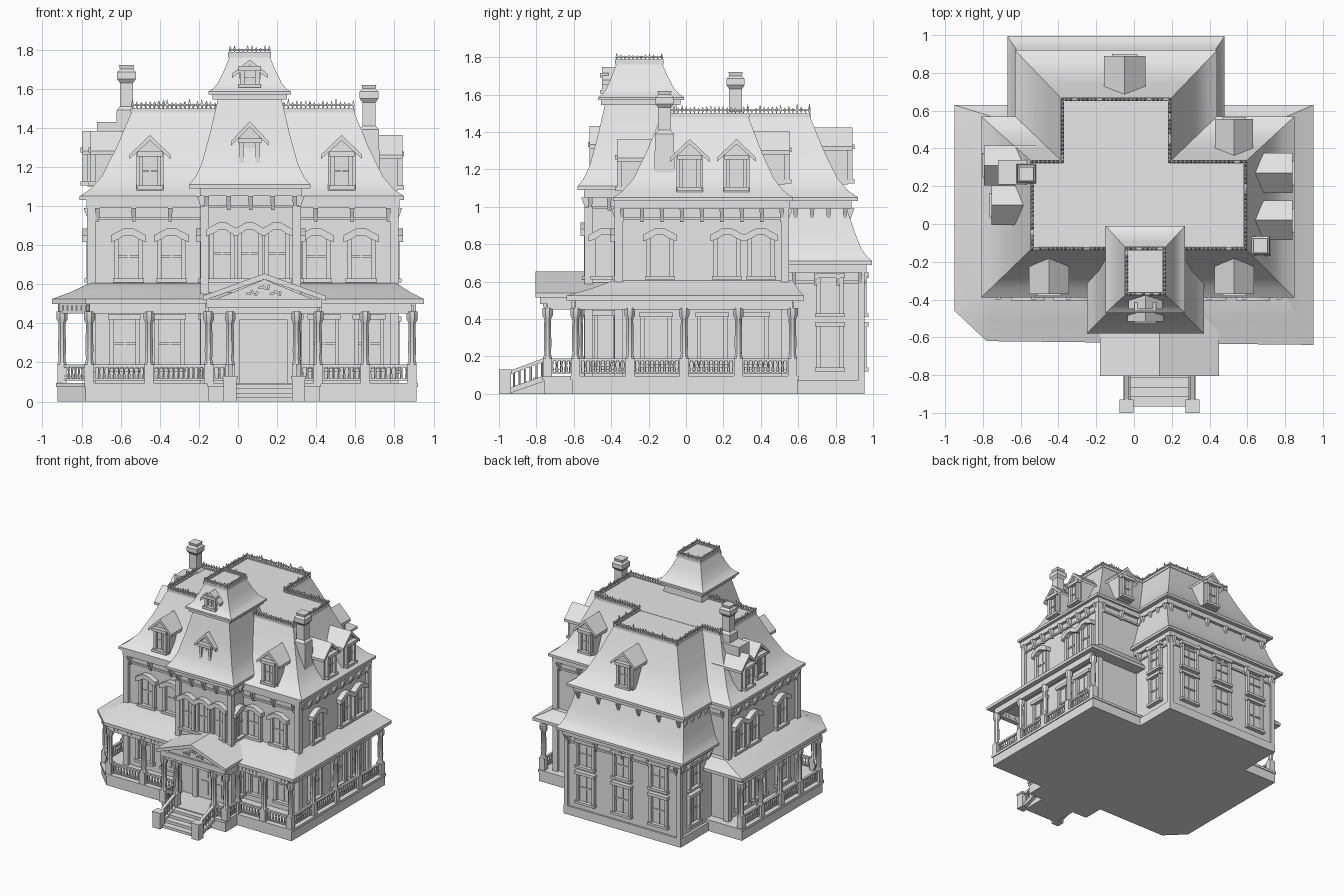
import bpy, bmesh, math, random
from mathutils import Matrix, Vector

random.seed(4)
if "Cube" in bpy.data.objects:
    bpy.data.objects.remove(bpy.data.objects["Cube"])

stone = bpy.data.materials.new("light_grey")
stone.use_nodes = True
stone.diffuse_color = (0.8, 0.8, 0.8, 1)
stone.node_tree.nodes["Principled BSDF"].inputs["Base Color"].default_value = (0.8, 0.8, 0.8, 1)

parts = {}
IDENT = Matrix()


def loft(part, rings, m=IDENT):
    """Skin closed rings of points, with both ends capped."""
    bm = parts.setdefault(part, bmesh.new())
    vs = [[bm.verts.new(m @ Vector(p)) for p in ring] for ring in rings]
    n = len(vs[0])
    for a, b in zip(vs, vs[1:]):
        for i in range(n):
            bm.faces.new((a[i], a[(i + 1) % n], b[(i + 1) % n], b[i]))
    bm.faces.new(vs[0][::-1])
    bm.faces.new(vs[-1])


def rect(x0, x1, y0, y1, z):
    return [(x0, y0, z), (x1, y0, z), (x1, y1, z), (x0, y1, z)]


def box(part, x0, x1, y0, y1, z0, z1, m=IDENT):
    loft(part, [rect(x0, x1, y0, y1, z0), rect(x0, x1, y0, y1, z1)], m)


def prism(part, outline, z0, z1):
    loft(part, [[(x, y, z) for x, y in outline] for z in (z0, z1)])


def extrude(part, profile, y0, y1, m=IDENT):
    """Push an x-z profile along y."""
    loft(part, [[(x, y, z) for x, z in profile] for y in (y0, y1)], m)


def beam(part, p, q, w, h):
    """Bar from p to q, its top h above the end points."""
    p, q = Vector(p), Vector(q)
    side = Vector((q.y - p.y, p.x - q.x, 0)).normalized() * w / 2
    up = Vector((0, 0, h))
    loft(part, [[e - side, e + side, e + side + up, e - side + up] for e in (p, q)])


def turned(part, x, y, profile, n=8):
    loft(part, [[(x + r * math.cos(math.tau * (i + .5) / n), y + r * math.sin(math.tau * (i + .5) / n), z)
                 for i in range(n)] for r, z in profile])


def mansard(part, low, high, z0, z1, lip=0.02):
    """Concave flared roof between two rectangles (x0, x1, y0, y1)."""
    rings = [rect(*low, z0 - lip)]
    for inset, rise in ((0, 0), (.2, .08), (.42, .23), (.7, .57), (1, 1)):
        rings.append(rect(*[a + (b - a) * inset for a, b in zip(low, high)], z0 + (z1 - z0) * rise))
    loft(part, rings)


def facing(x, y, z, turn):
    return Matrix.Translation((x, y, z)) @ Matrix.Rotation(math.radians(turn), 4, 'Z')


def window(x, y, z, turn, w=.1, h=.22, hood=True):
    """Framed sash on a wall; turn 0 faces front."""
    m, a = facing(x, y, z, turn), w / 2
    for s in (-1, 1):
        x0, x1 = sorted((s * a, s * (a + .022)))
        box("window_frames", x0, x1, -.025, .01, 0, h, m)
    box("window_frames", -a - .03, a + .03, -.035, .01, -.02, 0, m)
    box("window_sashes", -a, a, -.004, .01, 0, h, m)
    box("window_sashes", -a, a, -.012, .01, h * .48, h * .53, m)
    box("window_sashes", -.004, .004, -.01, .01, 0, h, m)
    if hood:
        b = a + .04
        extrude("window_hoods", [(-b, h - .035), (-a, h - .02), (-a * .4, h), (a * .4, h), (a, h - .02), (b, h - .035),
                                 (b, h), (a * .5, h + .035), (-a * .5, h + .035), (-b, h)], -.045, .01, m)
    else:
        box("window_frames", -a - .03, a + .03, -.035, .01, h, h + .025, m)


def dormer(x, y, z, turn, w=.14, h=.19, depth=.25, rise=.075):
    m, a = facing(x, y, z, turn), w / 2
    extrude("dormer_walls", [(-a, 0), (a, 0), (a, h), (0, h + rise), (-a, h)], 0, depth, m)
    b = a + .035
    extrude("dormer_roofs", [(-b, h - .03), (0, h + rise - .01), (b, h - .03), (b, h - .008),
                             (0, h + rise + .018), (-b, h - .008)], -.025, depth, m)
    window(x, y, z + .025, turn, w * .5, h * .78, False)


# House body
box("main_walls", -.75, .80, -.36, .53, 0, 1.03)
box("tower_walls", -.17, .30, -.52, 0, 0, 1.09)
box("rear_wing_walls", -.60, .42, .4, .94, 0, .70)
box("rear_wing_walls", -.57, .38, .4, .86, .70, 1.03)
box("rear_wing_base", -.62, .44, .5, .955, 0, .07)

# Roofs
mansard("main_roof", (-.81, .85, -.39, .57), (-.54, .59, -.13, .33), 1.05, 1.49)
mansard("rear_roof", (-.63, .44, .1, .92), (-.38, .19, .05, .66), 1.05, 1.488)
mansard("rear_skirt_roof", (-.67, .48, .42, .995), (-.58, .39, .3, .86), .71, .99)
mansard("tower_roof", (-.25, .37, -.58, 0), (-.10, .22, -.43, -.05), 1.11, 1.56)
box("tower_cornice", -.13, .25, -.455, -.03, 1.545, 1.575)
mansard("tower_cap", (-.15, .27, -.47, -.01), (-.04, .16, -.37, -.13), 1.585, 1.77, .015)
box("tower_cap_rim", -.05, .17, -.38, -.12, 1.76, 1.78)


# Cornices with brackets
def cornice(x0, x1, y0, y1, z, count):
    box("cornices", x0 - .025, x1 + .025, y0 - .025, y1 + .025, z - .04, z)
    box("cornices", x0 - .012, x1 + .012, y0 - .012, y1 + .012, z - .10, z - .085)
    for i in range(count):
        t = .02 + .96 * i / (count - 1)
        x, y = x0 + (x1 - x0) * t, y0 + (y1 - y0) * t
        for px, py, turn in ((x, y0, 0), (x, y1, 180), (x0, y, -90), (x1, y, 90)):
            loft("cornice_brackets", [rect(-.009, .009, -.014, .01, -.11), rect(-.012, .012, -.04, .01, -.04)],
                 facing(px, py, z, turn))


cornice(-.75, .80, -.36, .53, 1.03, 9)
cornice(-.17, .30, -.52, -.1, 1.09, 5)
cornice(-.57, .38, .4, .86, 1.03, 6)
cornice(-.60, .42, .45, .94, .69, 5)

# Corner boards
for x, y in ((-.75, -.36), (.80, -.36), (-.75, .53), (.80, .53), (-.17, -.52), (.30, -.52)):
    box("corner_boards", x - .022, x + .022, y - .022, y + .022, .09, 1.0)
for x in (-.60, .42):
    box("corner_boards", x - .018, x + .018, .92, .955, .06, .68)

# Upper and lower windows
for x in (-.56, -.34, .40, .63):
    window(x, -.36, .63, 0)
for x in (-.08, .06, .20):
    window(x, -.52, .63, 0, .085, .25)
for x in (-.58, -.35, .44, .67):
    window(x, -.36, .17, 0, .11, .25, False)
for wall, tower, turn in ((.80, .30, 90), (-.75, -.17, -90)):
    window(tower, -.43, .63, turn)
    window(tower, -.43, .15, turn, .08, .27, False)
    for y in (-.14, .22, .40):
        window(wall, y, .63, turn)
    for y in (-.16, .14, .36):
        window(wall, y, .16, turn, .12, .25, False)
for z, h in ((.14, .22), (.43, .19)):
    for x in (-.42, -.09, .24):
        window(x, .94, z, 180, .12, h, False)
    window(.42, .77, z, 90, .1, h, False)
    window(-.60, .77, z, -90, .1, h, False)

# Front door
for x in (.01, .135):
    box("front_door", x, x + .115, -.527, -.5, .09, .40)
    box("door_panels", x + .025, x + .09, -.533, -.5, .13, .24)
    box("door_panels", x + .025, x + .09, -.533, -.5, .27, .38)
for x in (-.03, .25):
    box("door_frame", x, x + .04, -.545, -.5, .09, .42)
box("door_frame", -.04, .30, -.55, -.5, .42, .45)

# Dormers
for x in (-.45, .53):
    dormer(x, -.345, 1.08, 0)
for y in (.02, .27):
    dormer(.815, y, 1.08, 90)
dormer(-.77, .31, 1.1, -90)
dormer(-.73, .1, 1.1, -90)
dormer(-.05, .865, 1.12, 180, .15, .21)
dormer(.53, .53, 1.12, 180, .13)
dormer(.06, -.49, 1.14, 0, .12, .2, .2)
dormer(.06, -.425, 1.6, 0, .11, .085, .2, .045)

# Chimneys
for x, y, top in ((-.57, .265, 1.72), (.67, -.115, 1.62)):
    loft("chimneys", [rect(x - r, x + r, y - r, y + r, top + z) for r, z in (
        (.055, -.45), (.05, -.23), (.034, -.21), (.034, -.09), (.048, -.07), (.048, -.035), (.034, -.02), (.038, 0))])
box("chimney_shoulder", -.72, -.55, .21, .34, 1.1, 1.43)

# Porch floor, roof and path of its posts
path = [(-.90, .57), (-.90, -.43), (-.76, -.57), (-.15, -.57), (-.15, -.74), (.41, -.74),
        (.41, -.59), (.89, -.59), (.89, .57)]
floor = [(x * 1.025, y - .02 if y < 0 else y + .025) for x, y in path]
prism("porch_floor", floor, 0, .075)
prism("porch_floor", [(x * 1.008, y * 1.012) for x, y in floor], .075, .095)
edge = [(-.95, .63), (-.95, -.46), (-.78, -.62), (.95, -.64), (.95, .63)]
inner = [(-.76, .57), (-.76, -.37), (-.74, -.39), (.81, -.39), (.81, .57)]
loft("porch_roof", [[(x, y, .50) for x, y in edge], [(x, y, .525) for x, y in edge],
                    [((x + u) / 2, (y + v) / 2, .56) for (x, y), (u, v) in zip(edge, inner)],
                    [(x, y, .605) for x, y in inner]])

# Entrance gable
box("entrance_ceiling", -.16, .43, -.78, -.5, .48, .525)
extrude("entrance_pediment", [(-.12, .52), (.39, .52), (.135, .625)], -.765, -.45)
extrude("entrance_roof", [(-.18, .515), (.135, .625), (.45, .515), (.45, .54), (.135, .655), (-.18, .54)], -.805, -.42)
for i in range(9):
    x, z = .135 + .02 * (i - 4), .552 + (.03 if i in (3, 4, 5) else .008 * (i % 2))
    turn = Matrix.Translation((x, -.768, z)) @ Matrix.Rotation(i, 4, 'Y')
    box("pediment_ornament", -.012, .012, -.006, .006, -.006, .006, turn)


# Porch posts, beams and railings
def post(x, y):
    box("porch_posts", x - .024, x + .024, y - .024, y + .024, .09, .19)
    turned("porch_posts", x, y, [(.026, .19), (.019, .215), (.022, .26), (.019, .40), (.03, .42), (.03, .46)])


def railing(p, q):
    beam("porch_rails", (*p, .175), (*q, .175), .018, .014)
    beam("porch_rails", (*p, .108), (*q, .108), .014, .01)
    p, q = Vector(p), Vector(q)
    n = max(2, round((q - p).length / .026))
    for i in range(1, n):
        c = p.lerp(q, i / n)
        turned("balusters", c.x, c.y, [(.004, .11), (.009, .13), (.005, .15), (.008, .178)], 5)


spans = (4, 1, 2, 1, 0, 1, 2, 4)
for p, q, n in zip(path, path[1:], spans):
    beam("porch_beams", (*p, .45), (*q, .45), .04, .055)
    p, q = Vector(p), Vector(q)
    teeth = int((q - p).length / .03)
    for i in range(teeth):
        c = p.lerp(q, (i + .5) / teeth)
        box("porch_trim", c.x - .009, c.x + .009, c.y - .024, c.y + .024, .465, .49)
    for i in range(n):
        railing(p.lerp(q, i / n), p.lerp(q, (i + 1) / n))
        post(*p.lerp(q, i / n))
for x, y in (path[4], path[8], (-.04, -.74), (.30, -.74)):
    post(x, y)
railing((-.15, -.74), (-.04, -.74))
railing((.30, -.74), (.41, -.74))

# Entrance steps
for i in range(4):
    box("entrance_steps", -.02, .29, -.965 + i * .05, -.74, i * .022, .022 + i * .022)
for x in (-.04, .31):
    box("step_posts", x - .033, x + .033, -1.0, -.935, 0, .115)
    box("step_posts", x - .038, x + .038, -1.0, -.93, .115, .13)
    beam("step_rails", (x, -.95, .10), (x, -.75, .175), .022, .02)
    beam("step_rails", (x, -.95, 0), (x, -.75, .07), .03, .03)
    for i in range(1, 7):
        y = -.95 + i * .03
        turned("balusters", x, y, [(.006, .02 + i * .011), (.006, .105 + i * .011)], 5)


# Iron cresting along roof edges
def cresting(outline, z, h):
    for p, q in zip(outline, outline[1:] + outline[:1]):
        beam("roof_cresting", (*p, z - .012), (*q, z - .012), .018, .02)
        beam("roof_cresting", (*p, z + h * .5), (*q, z + h * .5), .008, .007)
        p, q = Vector(p), Vector(q)
        n = max(3, round((q - p).length / .022))
        for i in range(n):
            c, tall = p.lerp(q, i / n), h * random.uniform(.65, 1.1) * (1.25 if i % 4 == 0 else 1)
            turned("roof_cresting", c.x, c.y, [(.005, z), (.003, z + h * .3), (.01, z + h * .6), (.001, z + tall)], 4)


cresting([(-.54, -.13), (.59, -.13), (.59, .33), (.19, .33), (.19, .66), (-.38, .66), (-.38, .33), (-.54, .33)], 1.49, .045)
cresting([(-.04, -.37), (.16, -.37), (.16, -.13), (-.04, -.13)], 1.78, .032)

# Turn every part into an object
bpy.ops.object.select_all(action='DESELECT')
for name, bm in parts.items():
    bmesh.ops.recalc_face_normals(bm, faces=bm.faces)
    mesh = bpy.data.meshes.new(name)
    bm.to_mesh(mesh)
    bm.free()
    mesh.materials.append(stone)
    ob = bpy.data.objects.new(name, mesh)
    bpy.context.collection.objects.link(ob)
    ob.select_set(True)
    bpy.context.view_layer.objects.active = ob
bpy.ops.object.shade_smooth_by_angle(angle=math.radians(30))
